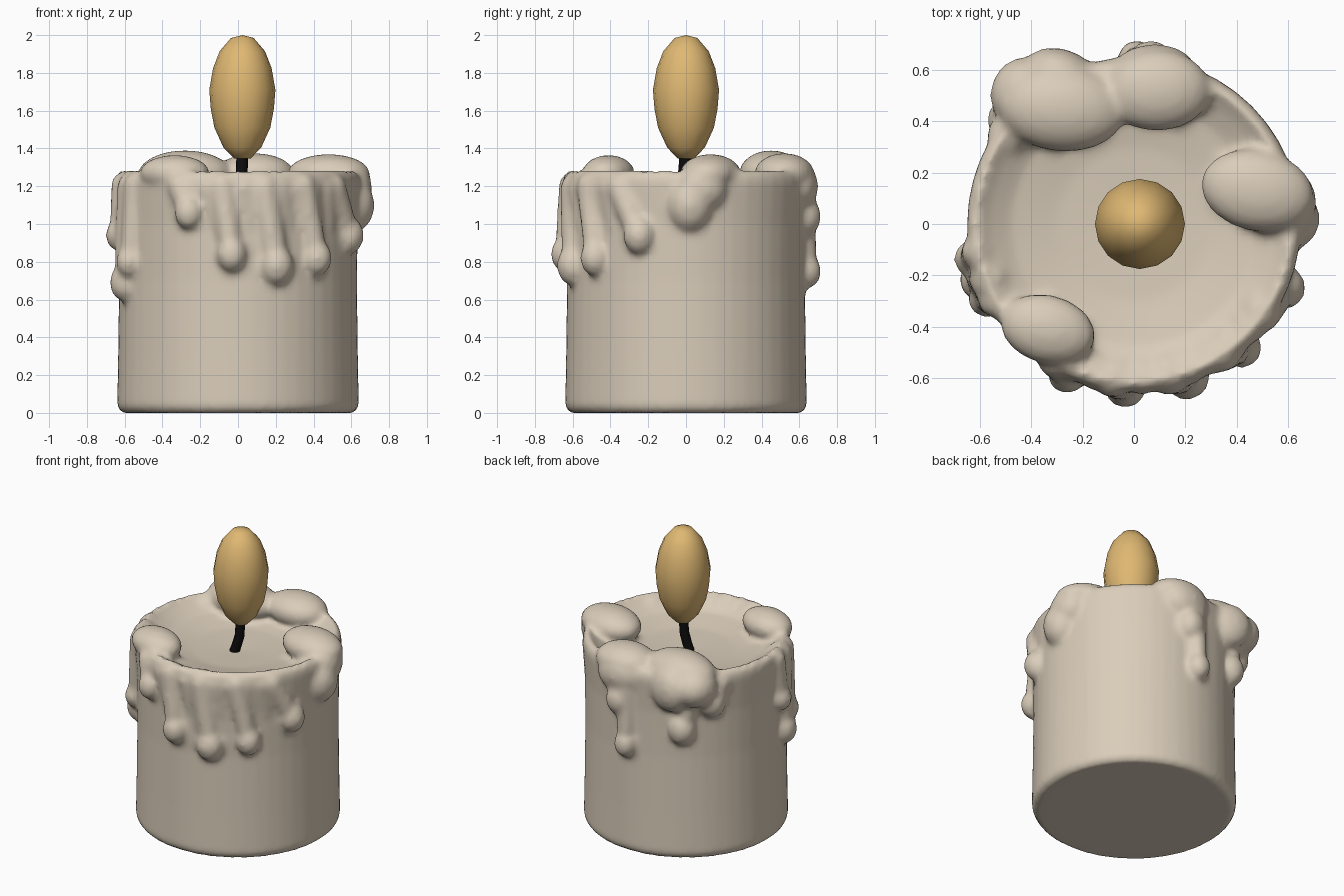
import bpy, bmesh, math
from mathutils import Vector, Matrix

cube = bpy.data.objects.get("Cube")
if cube:
    bpy.data.objects.remove(cube, do_unlink=True)


def material(name, rgb):
    m = bpy.data.materials.new(name)
    m.use_nodes = True
    m.diffuse_color = (*rgb, 1)
    bsdf = m.node_tree.nodes["Principled BSDF"]
    bsdf.inputs["Base Color"].default_value = (*rgb, 1)
    bsdf.inputs["Roughness"].default_value = 0.7
    return m


WAX = material("cream wax", (0.70, 0.61, 0.49))
FLAME = material("amber flame", (0.74, 0.48, 0.17))
BLACK = material("black wick", (0.004, 0.004, 0.004))


def finish(bm, name, mat):
    bmesh.ops.recalc_face_normals(bm, faces=bm.faces)
    mesh = bpy.data.meshes.new(name)
    bm.to_mesh(mesh)
    bm.free()
    mesh.materials.append(mat)
    mesh.polygons.foreach_set("use_smooth", [True] * len(mesh.polygons))
    ob = bpy.data.objects.new(name, mesh)
    bpy.context.collection.objects.link(ob)
    return ob


def lathe(bm, profile, steps, offset=(0, 0)):
    """Spin a closed (radius, height) profile around a vertical axis."""
    verts = [bm.verts.new((r + offset[0], offset[1], z)) for r, z in profile]
    edges = [bm.edges.new(pair) for pair in zip(verts, verts[1:])]
    bmesh.ops.spin(bm, geom=verts + edges, cent=(*offset, 0), axis=(0, 0, 1),
                   angle=math.tau, steps=steps, use_duplicate=False)
    bmesh.ops.remove_doubles(bm, verts=bm.verts, dist=0.0005)


def blob(bm, centre, radii, turn=0):
    mat = (Matrix.Translation(centre) @ Matrix.Rotation(math.radians(turn), 4, 'Z')
           @ Matrix.Diagonal((*radii, 1)))
    bmesh.ops.create_uvsphere(bm, u_segments=20, v_segments=12, radius=1, matrix=mat)


def polar(angle, r, z):
    a = math.radians(angle)
    return Vector((r * math.cos(a), r * math.sin(a), z))


def run(bm, top, bottom, r_top, r_bottom):
    """Tapered strand of wax with a rounded top."""
    d = bottom - top
    mat = (Matrix.Translation((top + bottom) / 2)
           @ d.to_track_quat('Z', 'Y').to_matrix().to_4x4())
    bmesh.ops.create_cone(bm, cap_ends=True, segments=16, radius1=r_top,
                          radius2=r_bottom, depth=d.length, matrix=mat)
    blob(bm, top, (r_top,) * 3)


def drip(bm, a_top, a_end, z, w):
    """Strand from the rim ending in a fat drop."""
    end = polar(a_end, 0.705 - w * 0.85, z)
    run(bm, polar(a_top, 0.685 - w, 1.27 - w * 0.9), end, w * 0.95, w * 0.72)
    blob(bm, end, (w, w, w * 1.2), a_end)


# Candle body with a hollow melted top
bm = bmesh.new()
lathe(bm, [(0, 0), (0.615, 0), (0.64, 0.03), (0.635, 0.3), (0.63, 0.7),
           (0.635, 1.0), (0.65, 1.22), (0.64, 1.27), (0.61, 1.285),
           (0.57, 1.25), (0.48, 1.2), (0.3, 1.165), (0, 1.15)], 48)

# Drips down the sides: top angle, end angle, end height, width
for d in [(240, 246, 1.06, .075), (262, 267, .84, .08), (283, 289, .78, .09),
          (304, 311, .82, .08), (325, 337, .94, .085), (3, 2, 1.1, .125),
          (88, 89, .75, .075), (80, 84, 1.04, .09), (128, 123, .9, .09),
          (145, 140, 1.08, .09), (190, 192, .94, .07), (201, 200, .69, .085),
          (209, 207, .8, .07)]:
    drip(bm, *d)

# Thin webbing of wax between the front drips
for a in range(250, 336, 9):
    run(bm, polar(a - 4, 0.59, 1.19), polar(a, 0.58, 0.98), 0.075, 0.06)

# Pooled lumps on the rim, spilling over the outside
blob(bm, (0.48, 0.13, 1.265), (0.225, 0.16, 0.105), -12)
blob(bm, (0.6, 0.08, 1.19), (0.11, 0.14, 0.13))
blob(bm, (-0.335, -0.41, 1.27), (0.19, 0.135, 0.095), -15)
blob(bm, (-0.28, 0.45, 1.265), (0.25, 0.17, 0.125), -5)
blob(bm, (0.09, 0.52, 1.265), (0.21, 0.16, 0.11))
blob(bm, (-0.42, 0.5, 1.2), (0.14, 0.15, 0.13))
blob(bm, (0.08, 0.6, 1.2), (0.16, 0.1, 0.13))
blob(bm, (-0.28, 0.58, 1.18), (0.15, 0.1, 0.15), -20)
candle = finish(bm, "wax_candle", WAX)

# Fuse all the wax into one soft surface
fuse = candle.modifiers.new("fuse", 'REMESH')
fuse.mode = 'VOXEL'
fuse.voxel_size = 0.02
fuse.use_smooth_shade = True
soften = candle.modifiers.new("soften", 'SMOOTH')
soften.factor = 0.5
soften.iterations = 5

# Flame
bm = bmesh.new()
lathe(bm, [(0, 2), (0.06, 1.985), (0.12, 1.915), (0.155, 1.825), (0.175, 1.71),
           (0.167, 1.61), (0.148, 1.51), (0.1, 1.405), (0.045, 1.348), (0, 1.34)],
      16, (0.023, 0))
finish(bm, "flame", FLAME)

# Bent wick
curve = bpy.data.curves.new("wick", 'CURVE')
curve.dimensions = '3D'
curve.bevel_depth = 0.032
curve.bevel_resolution = 2
curve.use_fill_caps = True
spline = curve.splines.new('POLY')
path = [(-0.02, -0.02, 1.13), (0, -0.015, 1.19), (0.02, -0.012, 1.26), (0.023, 0, 1.4)]
spline.points.add(len(path) - 1)
for p, co in zip(spline.points, path):
    p.co = (*co, 1)
curve.materials.append(BLACK)
bpy.context.collection.objects.link(bpy.data.objects.new("wick", curve))
